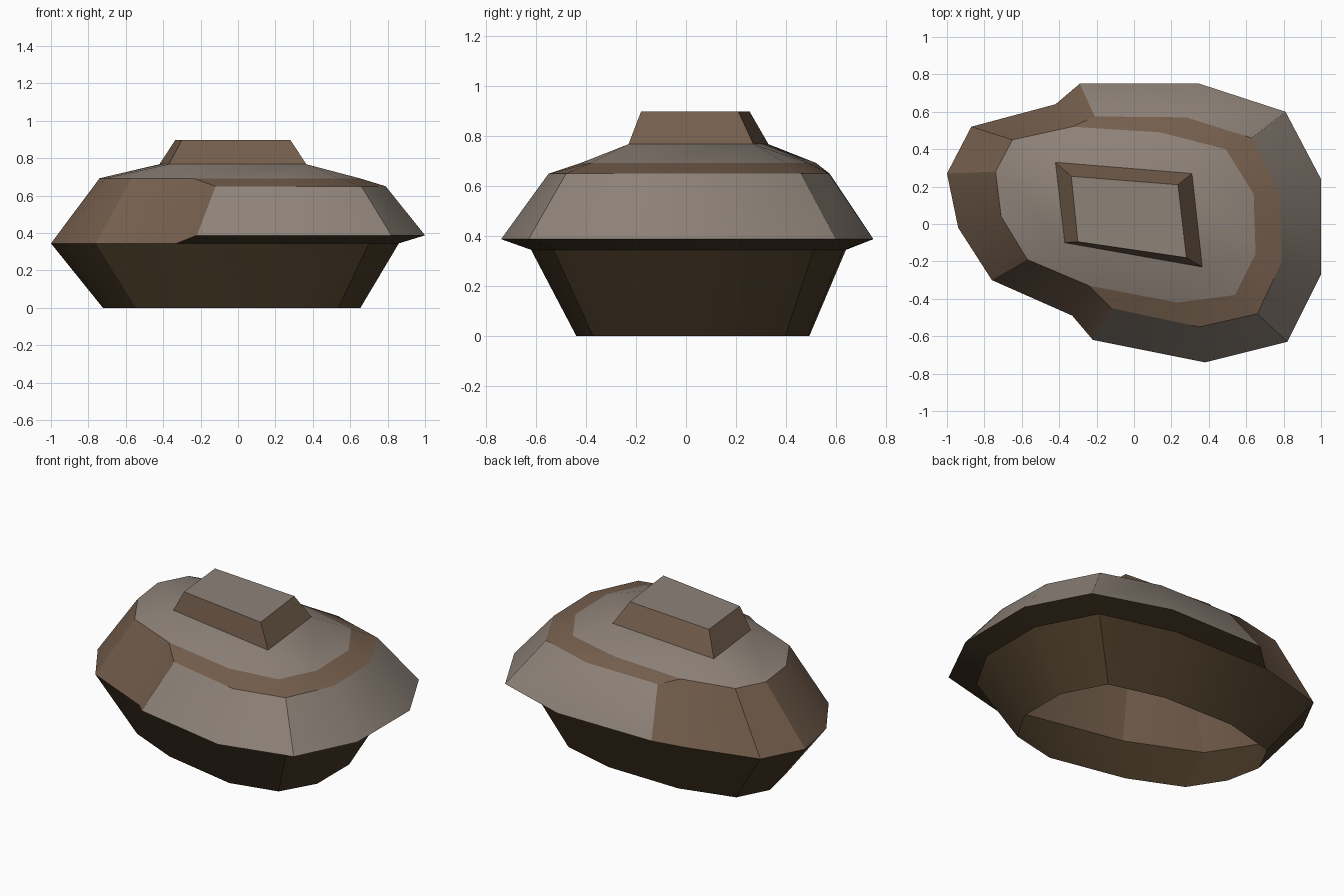
import bpy
import bmesh
from mathutils import Vector

cube = bpy.data.objects.get("Cube")
if cube:
    bpy.data.objects.remove(cube, do_unlink=True)


def make_material(name, color):
    mat = bpy.data.materials.new(name)
    mat.use_nodes = True
    rgba = (*color, 1.0)
    mat.diffuse_color = rgba
    mat.node_tree.nodes["Principled BSDF"].inputs["Base Color"].default_value = rgba
    return mat


MATERIALS = [
    make_material("warm grey", (0.27, 0.225, 0.19)),
    make_material("earth brown", (0.18, 0.115, 0.075)),
    make_material("dark olive brown", (0.062, 0.04, 0.019)),
]
GREY, BROWN, DARK = range(3)


def build(name, faces):
    """Make an object from (corner points, material) pairs, sharing corners."""
    bm = bmesh.new()
    shared = {}
    for corners, material in faces:
        verts = []
        for c in corners:
            key = tuple(round(v, 4) for v in c)
            if key not in shared:
                shared[key] = bm.verts.new(key)
            verts.append(shared[key])
        bm.faces.new(verts).material_index = material
    bmesh.ops.recalc_face_normals(bm, faces=bm.faces)
    mesh = bpy.data.meshes.new(name)
    bm.to_mesh(mesh)
    bm.free()
    for mat in MATERIALS:
        mesh.materials.append(mat)
    obj = bpy.data.objects.new(name, mesh)
    bpy.context.collection.objects.link(obj)
    bpy.ops.object.select_all(action='DESELECT')
    obj.select_set(True)
    bpy.context.view_layer.objects.active = obj
    bpy.ops.object.shade_smooth_by_angle(angle=0.5)
    return obj


def ring(points, z):
    return [Vector((x, y, z)) for x, y in points]


def wall(low, high, i, j):
    return [low[i], low[j], high[j], high[i]]


# Hull rings: open foot, waist and shoulder
waist = ring([(-.87, .52), (-1, .27), (-.94, -.02), (-.76, -.30), (-.33, -.49),
              (.31, -.62), (.70, -.53), (.86, -.25), (.86, .17), (.68, .51),
              (.22, .63), (-.42, .64)], .345)
foot = [Vector((p.x * .74 + .018, p.y * .74 + .02, 0)) for p in waist]
shoulder = ring([(-.65, .45), (-.74, .28), (-.71, .04), (-.57, -.19), (-.24, -.33),
                 (.23, -.42), (.54, -.38), (.65, -.16), (.64, .16), (.49, .40),
                 (.14, .49), (-.33, .52)], .693)

# Raised shell rings, wrapping the hull from front to back
rim = ring([(-.22, -.62), (.38, -.74), (.82, -.63), (1, -.27), (1, .24),
            (.81, .60), (.35, .75), (-.29, .75)], .388)
crest = ring([(-.12, -.45), (.35, -.55), (.66, -.48), (.79, -.20), (.78, .17),
              (.63, .46), (.28, .57), (-.21, .575)], .65)

# Block corners on the summit
block_low = ring([(-.42, .33), (-.37, -.10), (.365, -.23), (.31, .27)], .768)
block_top = ring([(-.335, .255), (-.30, -.095), (.28, -.18), (.235, .21)], .898)

COUNT = len(waist)
START = COUNT - len(rim)

# Hull: lower sides, then the exposed upper sides
body, lining = [], []
for i in range(COUNT):
    j = (i + 1) % COUNT
    body.append((wall(foot, waist, i, j), DARK))
    if START <= i < COUNT - 1:
        east = (waist[i].x + waist[j].x) / 2 > .7
        lining.append((wall(waist, shoulder, i, j), GREY if east else BROWN))
    else:
        body.append((wall(waist, shoulder, i, j), BROWN))

# Shell: underside, outer slope and brown band up to the shoulder
for k in range(len(rim) - 1):
    i = START + k
    body.append(([waist[i], waist[i + 1], rim[k + 1], rim[k]], DARK))
    body.append((wall(rim, crest, k, k + 1), GREY))
    body.append(([crest[k], crest[k + 1], shoulder[i + 1], shoulder[i]], BROWN))

# Shell end faces
for k, i in ((0, START), (-1, COUNT - 1)):
    body.append(([waist[i], rim[k], crest[k], shoulder[i]], BROWN))

# Cap: each shoulder point runs to its nearest block corner
nearest = [min(block_low, key=lambda c: (c.xy - p.xy).length) for p in shoulder]
for i in range(COUNT):
    j = (i + 1) % COUNT
    corners = [shoulder[i], shoulder[j], nearest[j]]
    if nearest[i] != nearest[j]:
        corners.append(nearest[i])
    body.append((corners, GREY))

build("rock_body", body)
build("inner_wall", lining)

# Summit block: brown sides, grey top
block = [(wall(block_low, block_top, i, (i + 1) % 4), BROWN) for i in range(4)]
block.append((block_top, GREY))
build("summit_block", block)
